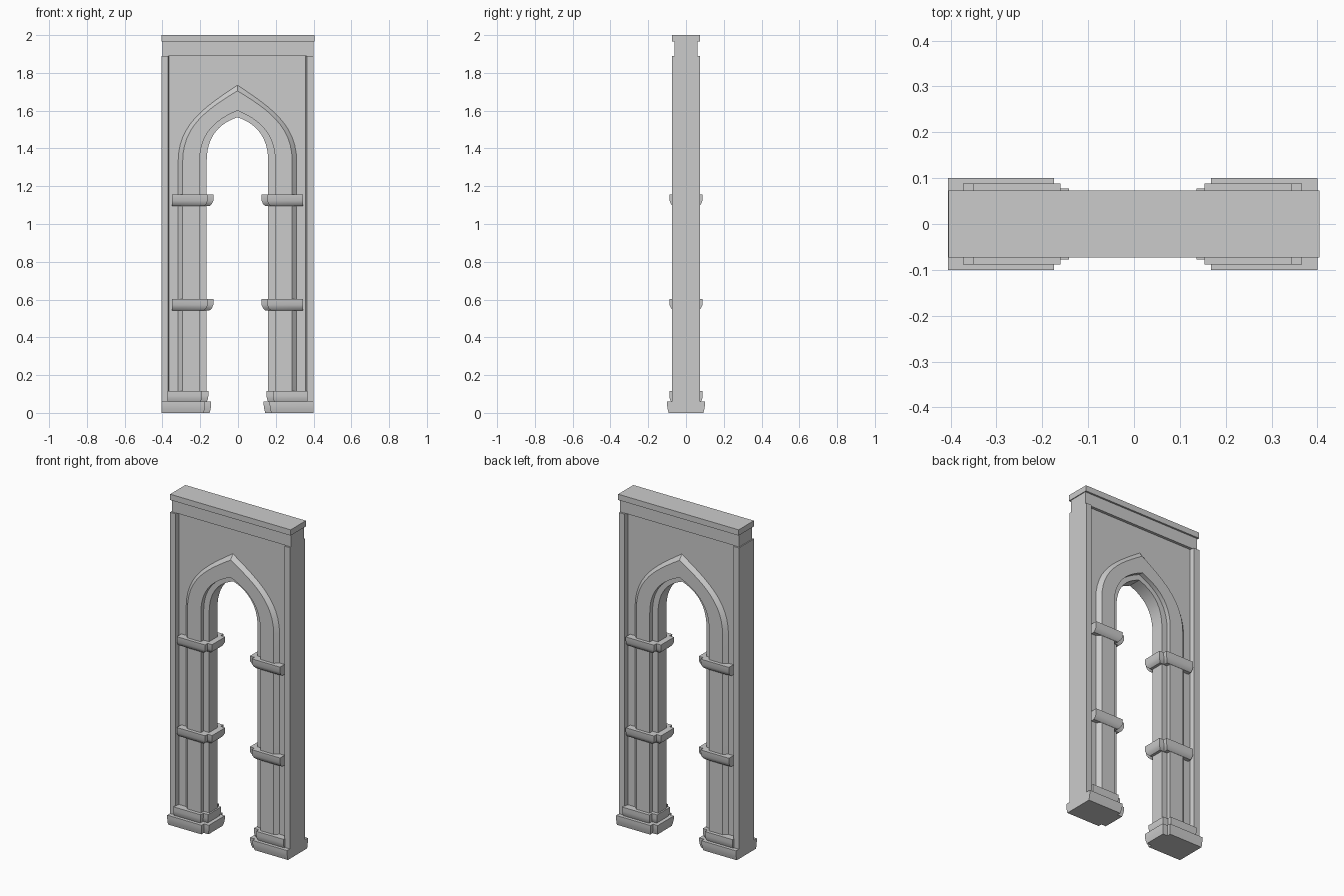
import bpy
import bmesh
from math import radians

cube = bpy.data.objects.get("Cube")
if cube:
    bpy.data.objects.remove(cube)

stone = bpy.data.materials.new("grey_stone")
stone.use_nodes = True
STONE = (0.6, 0.6, 0.6, 1)
stone.diffuse_color = STONE
stone.node_tree.nodes["Principled BSDF"].inputs["Base Color"].default_value = STONE

SHIFT = -0.003       # the wall sits slightly off the centre of its cap
PANEL_Y = 0.045      # half depth of the recessed panel
FACE_Y = 0.067       # half depth of the arch face
STEP_Y = 0.04        # half depth of the inner rebate
SPRING = 1.33        # height where the arch starts to curve
WALL_TOP = 1.89


def finish(name, bm, smooth=False):
    bmesh.ops.recalc_face_normals(bm, faces=bm.faces)
    mesh = bpy.data.meshes.new(name)
    bm.to_mesh(mesh)
    bm.free()
    mesh.materials.append(stone)
    ob = bpy.data.objects.new(name, mesh)
    bpy.context.scene.collection.objects.link(ob)
    if smooth:
        bpy.ops.object.select_all(action='DESELECT')
        ob.select_set(True)
        bpy.context.view_layer.objects.active = ob
        bpy.ops.object.shade_smooth_by_angle(angle=radians(25))
    return ob


def loft(name, rings, closed=True, smooth=False):
    """Skin a list of equal-length rings; closed rings also get end caps."""
    bm = bmesh.new()
    rows = [[bm.verts.new(p) for p in ring] for ring in rings]
    count = len(rows[0])
    for a, b in zip(rows, rows[1:]):
        for i in range(count if closed else count - 1):
            j = (i + 1) % count
            bm.faces.new((a[i], a[j], b[j], b[i]))
    if closed:
        bm.faces.new(rows[0])
        bm.faces.new(rows[-1])
    return finish(name, bm, smooth)


def box(name, half_x, half_y, z0, z1):
    corners = [(-half_x, -half_y), (half_x, -half_y), (half_x, half_y), (-half_x, half_y)]
    return loft(name, [[(x, y, z) for x, y in corners] for z in (z0, z1)])


def arch_path(w, apex, steps=12):
    """Pointed arch with straight legs, from left foot to right foot."""
    k = (w - 0.163) / 0.151
    rise = apex - SPRING
    ctrl = [(w, 0), (w, (0.6 - 0.11 * k) * rise), (0.55 * w, (0.87 - 0.155 * k) * rise), (0, rise)]
    half = [(w, 0.0)]
    for i in range(steps + 1):
        t = i / steps
        weights = ((1 - t) ** 3, 3 * t * (1 - t) ** 2, 3 * t * t * (1 - t), t ** 3)
        half.append((sum(c * p[0] for c, p in zip(weights, ctrl)),
                     SPRING + sum(c * p[1] for c, p in zip(weights, ctrl))))
    return [(-x, z) for x, z in half] + half[-2::-1]


# Recessed wall panel around the arch
outline = arch_path(0.314, 1.735)
outline += [(0.365, 0), (0.365, WALL_TOP), (-0.365, WALL_TOP), (-0.365, 0)]
loft("wall_panel", [[(x + SHIFT, y, z) for x, z in outline] for y in (-PANEL_Y, PANEL_Y)])

# Arch moulding: chamfered outer edge, flat face, stepped rebate, reveal
section = [(0.314, 1.735, PANEL_Y), (0.29, 1.705, FACE_Y), (0.2, 1.6, FACE_Y),
           (0.2, 1.6, STEP_Y), (0.163, 1.565, STEP_Y)]
section = [(w, a, -y) for w, a, y in section] + section[::-1]
loft("arch_moulding",
     [[(x + SHIFT, y, z) for x, z in arch_path(w, a)] for w, a, y in section],
     closed=False, smooth=True)

# Frieze and cap
box("frieze", 0.4, 0.062, WALL_TOP, 1.965)
box("cap_slab", 0.405, 0.073, 1.965, 2.0)


def stepped_block(name, side, outer, step, inner, face_y, step_y, levels):
    """Block with a stepped inner edge; levels are (z, shrink)."""
    rings = []
    for z, d in levels:
        half = [(outer, face_y - d), (step + d, face_y - d),
                (step + d, step_y - d), (inner + d, step_y - d)]
        plan = [(x, -y) for x, y in half] + half[::-1]
        rings.append([(side * x + SHIFT, y, z) for x, y in plan])
    loft(name, rings, smooth=True)


for side, label in ((1, "left"), (-1, "right")):
    # Edge pilaster with a narrow chamfer towards the panel
    half = [(0.403, 0.073), (0.367, 0.073), (0.361, PANEL_Y)]
    plan = [(x, -y) for x, y in half] + half[::-1]
    loft(label + "_edge_pilaster",
         [[(side * x + SHIFT, y, z) for x, y in plan] for z in (0, WALL_TOP)])

    # Plinth in two tiers
    stepped_block(label + "_lower_plinth", side, 0.403, 0.171, 0.139, 0.1, 0.077,
                  [(0, 0.008), (0.02, 0.003), (0.04, 0), (0.06, 0)])
    stepped_block(label + "_upper_plinth", side, 0.37, 0.187, 0.154, 0.088, 0.062,
                  [(0.06, 0.008), (0.075, 0.002), (0.09, 0), (0.115, 0)])

    # Rounded bands around the jamb
    for band, z in (("lower", 0.543), ("upper", 1.095)):
        stepped_block(f"{label}_{band}_band", side, 0.347, 0.157, 0.127, 0.088, 0.063,
                      [(z, 0.02), (z + 0.01, 0.009), (z + 0.028, 0.001), (z + 0.06, 0)])
